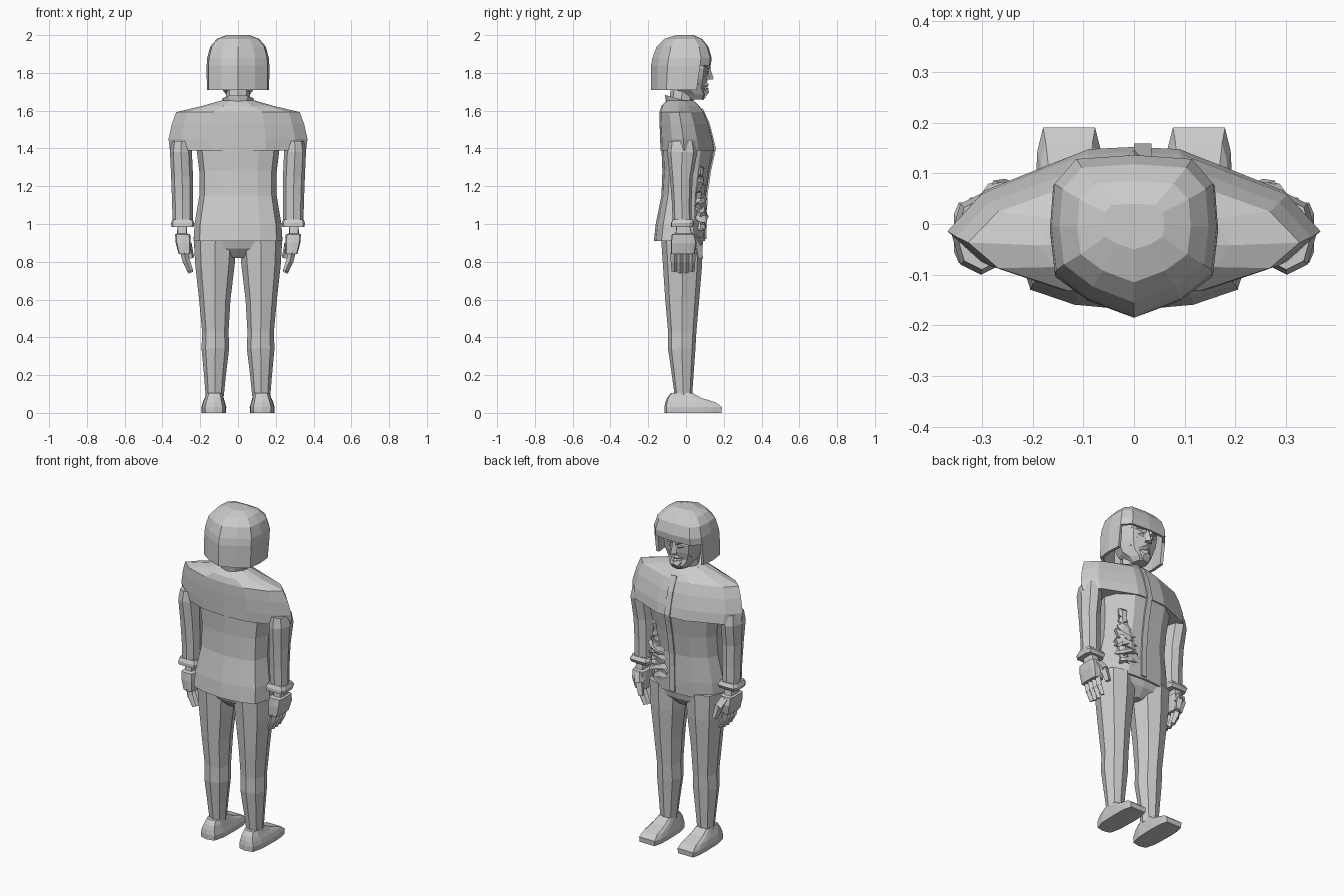
import bpy, bmesh, math, random
from mathutils import Vector

random.seed(4)
cube = bpy.data.objects.get("Cube")
if cube:
    bpy.data.objects.remove(cube)

grey = bpy.data.materials.new("plain grey")
grey.use_nodes = True
colour = (0.6, 0.6, 0.6, 1)
grey.diffuse_color = colour
grey.node_tree.nodes["Principled BSDF"].inputs["Base Color"].default_value = colour


def finish(name, bm, mirror=False):
    """Turn a bmesh into a flat shaded object, optionally mirrored in x."""
    bmesh.ops.recalc_face_normals(bm, faces=bm.faces)
    mesh = bpy.data.meshes.new(name)
    bm.to_mesh(mesh)
    bm.free()
    mesh.materials.append(grey)
    obj = bpy.data.objects.new(name, mesh)
    bpy.context.collection.objects.link(obj)
    if mirror:
        mod = obj.modifiers.new("mirror", "MIRROR")
        mod.use_mirror_merge = False
    return obj


def loft_mesh(half, rings, bottom=True):
    """Skin rings of (z, half width, back y, front y, centre x)."""
    outline = half + [(-x, y) for x, y in reversed(half[1:-1])]
    bm = bmesh.new()
    loops = []
    for z, w, back, front, *cx in rings:
        mid, depth = (back + front) / 2, (front - back) / 2
        shift = cx[0] if cx else 0
        loops.append([bm.verts.new((shift + x * w, mid + y * depth, z)) for x, y in outline])
    n = len(outline)
    for low, high in zip(loops, loops[1:]):
        for i in range(n):
            j = (i + 1) % n
            bm.faces.new((low[i], low[j], high[j], high[i]))
    if bottom:
        bm.faces.new(loops[0][::-1])
    bm.faces.new(loops[-1])
    return bm


def loft(name, half, rings, mirror=False):
    return finish(name, loft_mesh(half, rings), mirror)


def bar(name, a, b, r1, r2, mirror=False, sides=4):
    """Tapered prism between two points."""
    a, b = Vector(a), Vector(b)
    bm = bmesh.new()
    bmesh.ops.create_cone(bm, cap_ends=True, segments=sides, radius1=r1, radius2=r2, depth=(b - a).length)
    bmesh.ops.rotate(bm, verts=bm.verts, matrix=(b - a).to_track_quat("Z", "Y").to_matrix())
    bmesh.ops.translate(bm, verts=bm.verts, vec=(a + b) / 2)
    return finish(name, bm, mirror)


# Half cross-sections, from the back centre round to the front centre
OCT = [(0, -1), (.7, -.75), (1, 0), (.7, .75), (0, 1)]
BODY = [(0, -1), (.5, -.92), (.87, -.7), (1, 0), (.87, .5), (.48, .93), (0, 1)]
CHEST = [(0, -1), (.4, -.93), (.82, -.55), (1, -.12), (.82, .4), (.25, .97), (0, 1)]
HAIR = [(0, -1), (.55, -.77), (.94, -.45), (1, .1), (.96, .64), (.7, .95), (0, 1)]
BLOCK = [(0, -1), (.85, -.95), (1, -.6), (1, .6), (.85, .95), (0, 1)]
SHOE = [(0, -1), (.7, -.93), (.95, -.5), (1, .3), (.95, .7), (.78, 1), (0, 1)]

# Jacket: lower body, and a chest that widens into pointed shoulders
loft("jacket_body", BODY, [
    (.91, .235, -.17, .1), (1, .23, -.16, .105), (1.15, .205, -.13, .105),
    (1.28, .205, -.125, .125), (1.4, .22, -.13, .148)])
loft("jacket_chest", CHEST, [
    (1.39, .36, -.135, .152), (1.45, .368, -.137, .142), (1.53, .35, -.14, .12),
    (1.592, .327, -.14, .095), (1.625, .19, -.13, .07), (1.655, .085, -.1, .04)])

# Overlapping front edge of the jacket
bm = bmesh.new()
edge = [(1.61, .085), (1.53, .122), (1.4, .154), (1.28, .128), (1.15, .109), (.92, .104)]
strip = [[bm.verts.new((x, y, z)) for x in (0, .035)] for z, y in edge]
for p, q in zip(strip, strip[1:]):
    bm.faces.new((p[0], p[1], q[1], q[0]))
flap = finish("jacket_front_edge", bm)
thickness = flap.modifiers.new("thickness", "SOLIDIFY")
thickness.thickness = .009
thickness.offset = 0

# Sleeves, tucked under the shoulders, and flared cuffs
loft("sleeve", OCT, [
    (.99, .053, -.07, .03, .293), (1.12, .056, -.075, .03, .293),
    (1.25, .058, -.085, .035, .296), (1.38, .058, -.1, .06, .302),
    (1.44, .05, -.09, .05, .3)], True)
loft("cuff", BLOCK, [
    (.985, .058, -.08, .035, .293), (1.005, .062, -.08, .045, .293),
    (1.025, .054, -.07, .033, .293)], True)

# Hands
loft("palm", BLOCK, [
    (.84, .031, -.08, .045, .283), (.9, .04, -.08, .055, .29),
    (.945, .04, -.075, .045, .293), (.95, .026, -.055, .03, .296),
    (1, .026, -.05, .02, .295)], True)
for i in range(4):
    y = -.062 + i * .031
    tip = .75 - .008 * (i in (1, 2))
    bar("finger_upper", (.285, y, .85), (.274, y, .8), .02, .019, True)
    bar("finger_tip", (.276, y, .81), (.25, y, tip), .019, .014, True)
bar("thumb_base", (.285, .035, .93), (.265, .066, .885), .028, .026, True)
bar("thumb_tip", (.267, .064, .895), (.247, .074, .82), .024, .017, True)

# Trousers
loft("trouser_seat", BODY, [
    (.82, .035, -.07, .04), (.87, .16, -.115, .08), (.93, .233, -.135, .092)])
loft("trouser_leg", OCT, [
    (.09, .048, -.06, .032, .123), (.2, .058, -.075, .04, .122),
    (.34, .073, -.095, .05, .12), (.43, .07, -.095, .055, .12),
    (.6, .083, -.11, .07, .123), (.78, .104, -.122, .085, .122),
    (.93, .115, -.132, .09, .12)], True)

# Shoes
loft("shoe", SHOE, [
    (0, .064, -.115, .188, .128), (.03, .066, -.115, .19, .128),
    (.055, .059, -.11, .16, .128), (.08, .05, -.1, .08, .126),
    (.105, .042, -.08, .035, .125)], True)
bar("ankle", (.123, -.015, .07), (.123, -.015, .13), .04, .045, True, 8)

# Neck and tilted collar
bar("neck", (0, -.03, 1.6), (0, -.015, 1.76), .065, .06, sides=8)
bar("collar", (0, -.04, 1.625), (0, -.03, 1.66), .068, .085, sides=10)

# Head inside the hair
loft("face", OCT, [
    (1.66, .04, -.005, .095), (1.685, .062, -.03, .112),
    (1.72, .09, -.08, .102), (1.77, .112, -.1, .116),
    (1.82, .12, -.1, .122), (1.9, .12, -.1, .12)])
bar("nose", (0, .118, 1.832), (0, .122, 1.765), .008, .025)
bar("brow", (.015, .122, 1.83), (.085, .08, 1.842), .012, .008, True)
bar("eye", (.025, .112, 1.808), (.07, .082, 1.808), .012, .009, True)
bar("cheek", (.045, .082, 1.785), (.07, .056, 1.74), .024, .014, True)
bar("upper_lip", (0, .11, 1.739), (.045, .079, 1.728), .014, .007, True)
bar("lower_lip", (0, .11, 1.718), (.035, .083, 1.719), .012, .006, True)
bar("chin", (0, .085, 1.695), (0, .107, 1.678), .042, .026, sides=6)

# Bobbed hair, open in front of the face and underneath
bm = loft_mesh(HAIR, [
    (1.71, .165, -.185, .11), (1.84, .166, -.185, .132), (1.88, .163, -.178, .136),
    (1.94, .147, -.155, .118), (1.98, .112, -.115, .085), (2, .06, -.05, .04)], bottom=False)
front = [f for f in bm.faces
         if f.calc_center_median().z < 1.83 and f.calc_center_median().y > .07]
bmesh.ops.delete(bm, geom=front, context="FACES")
hair = finish("hair", bm)
shell = hair.modifiers.new("thickness", "SOLIDIFY")
shell.thickness = .018

# Crumpled cloth tucked in at the waist: overlapping folds of alternate flare
layers = 13
for i in range(layers):
    t = i / (layers - 1)
    size = .09 * (.55 + .45 * math.sin(math.pi * min(1, t + .2)))
    flare = (1, .75) if i % 2 else (.75, 1)
    bm = bmesh.new()
    bmesh.ops.create_cone(bm, cap_ends=True, segments=9, radius1=size * flare[0],
                          radius2=size * flare[1], depth=.035)
    for v in bm.verts:
        v.co.x *= random.uniform(.75, 1)
        v.co.y *= random.uniform(.4, .55)
        v.co.z += random.uniform(-.012, .012) + .25 * v.co.x * (-1) ** i
    bmesh.ops.translate(bm, verts=bm.verts, vec=(.1 + .035 * t, .072, .98 + .29 * t))
    finish("crumpled_cloth", bm)
